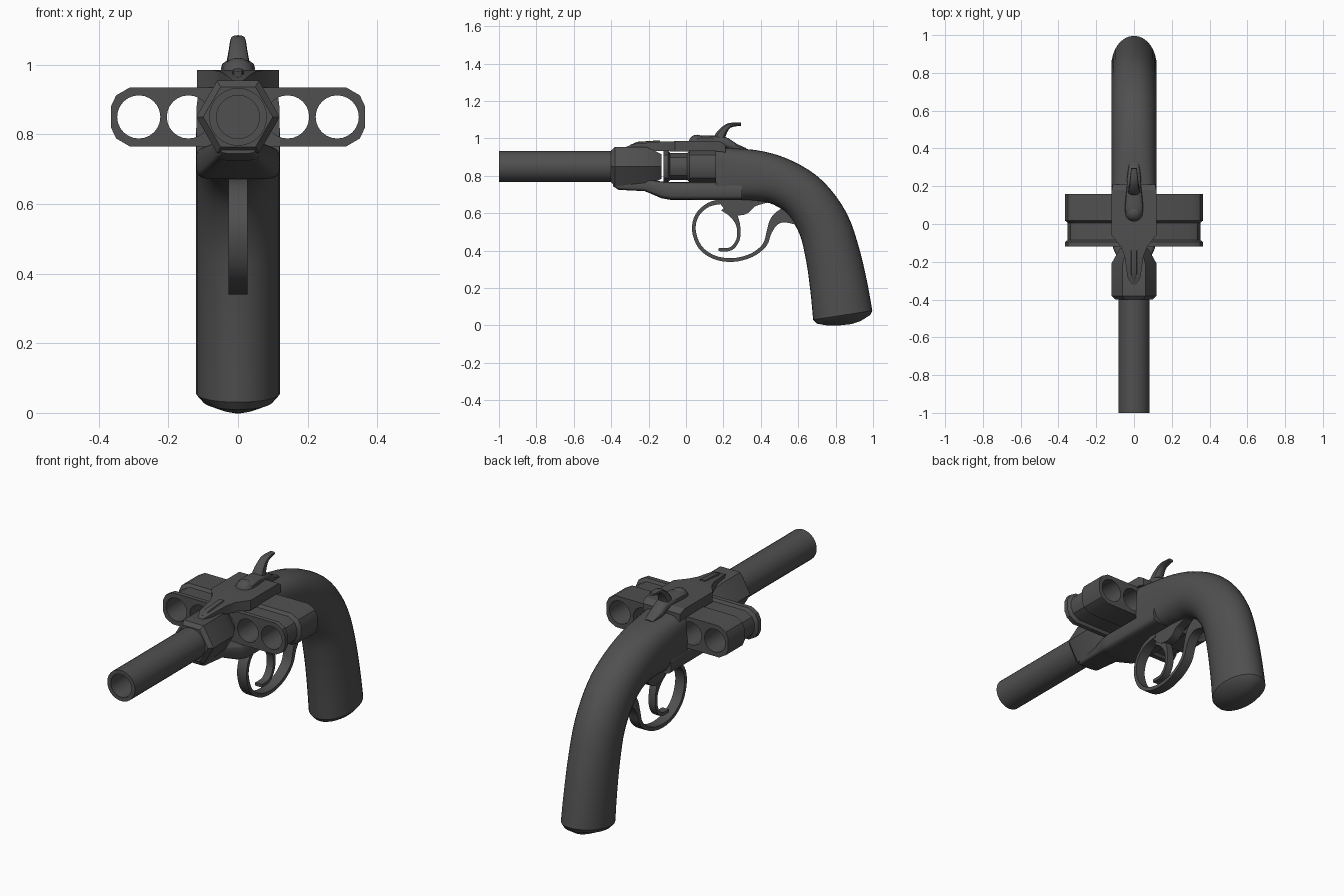
import bpy, bmesh, math
from mathutils import Vector

cube = bpy.data.objects.get("Cube")
if cube:
    bpy.data.objects.remove(cube, do_unlink=True)

steel = bpy.data.materials.new("dark_grey")
steel.use_nodes = True
GREY = (0.08, 0.08, 0.08, 1)
steel.diffuse_color = GREY
steel.node_tree.nodes["Principled BSDF"].inputs["Base Color"].default_value = GREY


def loft(name, rings):
    """Skin a list of equal-length point rings and cap both ends."""
    bm = bmesh.new()
    loops = [[bm.verts.new(p) for p in ring] for ring in rings]
    n = len(loops[0])
    for a, b in zip(loops, loops[1:]):
        for i in range(n):
            j = (i + 1) % n
            bm.faces.new((a[i], a[j], b[j], b[i]))
    bm.faces.new(loops[0])
    bm.faces.new(loops[-1])
    bmesh.ops.recalc_face_normals(bm, faces=bm.faces)
    mesh = bpy.data.meshes.new(name)
    bm.to_mesh(mesh)
    bm.free()
    mesh.materials.append(steel)
    ob = bpy.data.objects.new(name, mesh)
    bpy.context.collection.objects.link(ob)
    return ob


def smooth(path, steps=4):
    """Catmull-Rom interpolation of tuples of any length."""
    out = []
    for i in range(len(path) - 1):
        p = [path[max(i - 1, 0)], path[i], path[i + 1], path[min(i + 2, len(path) - 1)]]
        for s in range(steps):
            t = s / steps
            out.append(tuple(b + t * (c - a + t * (2*a - 5*b + 4*c - d + t * (3*b - a - 3*c + d))) / 2
                             for a, b, c, d in zip(*p)))
    return out + [path[-1]]


def section(sides, power):
    if sides == 4:
        return [(1, 1), (-1, 1), (-1, -1), (1, -1)]
    pts = []
    for i in range(sides):
        a = math.tau * i / sides
        pts.append([math.copysign(abs(v) ** (2 / power), v) for v in (math.cos(a), math.sin(a))])
    return pts


def sweep(name, path, sides=4, power=2, straight=False):
    """Path entries: y, z, half thickness, half width, optional roundness power."""
    rings = []
    for i, p in enumerate(path):
        a, b = path[max(i - 1, 0)], path[min(i + 1, len(path) - 1)]
        n = Vector((a[1] - b[1], b[0] - a[0])).normalized()
        if straight:
            n = Vector((0, 1))
        rings.append([(p[3] * u, p[0] + n.x * p[2] * v, p[1] + n.y * p[2] * v)
                      for u, v in section(sides, p[4] if len(p) > 4 else power)])
    return loft(name, rings)


AXIS = 0.85


def turned(name, stations, sides):
    return sweep(name, [(y, AXIS, r, r) for y, r in stations], sides, straight=True)


# Barrel with open bore, and hexagonal socket
turned("barrel", [(-0.3, 0.083), (-1, 0.083), (-1, 0.062), (-0.41, 0.062)], 28)
turned("barrel_socket", [(-0.4, 0.1), (-0.38, 0.12), (-0.21, 0.12), (-0.13, 0.075)], 6)

# Sliding chamber block: stepped outline, bored through five times
corner = [(0.365, 0.03), (0.35, 0.062), (0.31, 0.085)]
outline = corner + [(-x, z) for x, z in reversed(corner)]
outline += [(-x, -z) for x, z in outline]
steps = [(-0.12, 0), (-0.095, 0), (-0.085, 0.014), (0.005, 0.014), (0.018, 0), (0.16, 0)]
block = loft("chamber_block", [[(x - math.copysign(d, x), y, AXIS + z - math.copysign(d, z))
                                for x, z in outline] for y, d in steps])
for k in range(-2, 3):
    cutter = turned("bore_cutter", [(-0.3, 0.062), (0.3, 0.062)], 24)
    cutter.location.x = k * 0.1425
    cutter.hide_render = True
    bpy.context.view_layer.objects.active = block
    mod = block.modifiers.new("bore", "BOOLEAN")
    mod.operation = "DIFFERENCE"
    mod.object = cutter
    bpy.ops.object.modifier_apply(modifier=mod.name)
    bpy.data.objects.remove(cutter, do_unlink=True)

# Frame below and strap above the block
sweep("lower_frame", [(-0.39, 0.765, 0.02, 0.05), (-0.36, 0.755, 0.03, 0.06),
                      (-0.22, 0.75, 0.032, 0.07), (-0.13, 0.725, 0.045, 0.11),
                      (-0.08, 0.719, 0.048, 0.12), (0.3, 0.718, 0.048, 0.12)],
      24, 5, True)
sweep("top_strap", [(-0.32, 0.945, 0.01, 0.015), (-0.28, 0.953, 0.018, 0.035),
                    (-0.17, 0.957, 0.023, 0.05), (-0.12, 0.958, 0.026, 0.07),
                    (-0.06, 0.958, 0.027, 0.118), (0.18, 0.958, 0.027, 0.118),
                    (0.21, 0.945, 0.02, 0.112)], straight=True)
sweep("sight_rib", [(-0.3, 0.955, 0.01, 0.008), (-0.26, 0.972, 0.01, 0.016),
                    (-0.14, 0.98, 0.01, 0.016)], 8, 3, True)

# Curved grip with domed butt
grip = smooth([(0.16, 0.812, 0.14, 0.12, 4.5), (0.24, 0.81, 0.139, 0.12, 3.5),
               (0.39, 0.799, 0.134, 0.12, 2.6), (0.52, 0.762, 0.127, 0.12, 2.2),
               (0.64, 0.68, 0.13, 0.12, 2.1), (0.735, 0.54, 0.138, 0.12, 2),
               (0.785, 0.375, 0.146, 0.12, 2), (0.818, 0.2, 0.154, 0.12, 2),
               (0.838, 0.055, 0.16, 0.12, 2)])
grip += [(0.842, 0.033, 0.145, 0.1, 2), (0.845, 0.012, 0.09, 0.05, 2), (0.846, 0.003, 0.04, 0.02, 2)]
sweep("grip", grip, 32)

# Trigger guard, rear lug, trigger
sweep("trigger_guard", smooth([(0.2, 0.665, 0.014, 0.028), (0.12, 0.645, 0.011, 0.028),
                               (0.06, 0.59, 0.01, 0.028), (0.042, 0.51, 0.01, 0.028),
                               (0.075, 0.42, 0.01, 0.028), (0.15, 0.365, 0.01, 0.028),
                               (0.25, 0.35, 0.01, 0.028), (0.35, 0.375, 0.01, 0.028),
                               (0.42, 0.43, 0.011, 0.028), (0.445, 0.5, 0.014, 0.028),
                               (0.475, 0.56, 0.026, 0.028), (0.53, 0.59, 0.04, 0.028),
                               (0.62, 0.59, 0.06, 0.028)]))
sweep("trigger_lug", smooth([(0.17, 0.68, 0.01, 0.025), (0.24, 0.65, 0.045, 0.025),
                             (0.3, 0.64, 0.05, 0.025), (0.36, 0.665, 0.03, 0.025),
                             (0.45, 0.675, 0.015, 0.025)]))
sweep("trigger", smooth([(0.22, 0.64, 0.04, 0.02), (0.255, 0.59, 0.02, 0.02),
                         (0.28, 0.53, 0.01, 0.02), (0.278, 0.46, 0.009, 0.02),
                         (0.24, 0.41, 0.009, 0.02), (0.175, 0.405, 0.008, 0.02)]))

# Hammer: nose, curved spur and round striker cap
sweep("hammer_nose", smooth([(0.03, 0.98, 0.012, 0.03), (0.07, 0.988, 0.025, 0.048),
                             (0.13, 0.99, 0.025, 0.045), (0.2, 0.98, 0.03, 0.038),
                             (0.26, 0.955, 0.02, 0.035), (0.32, 0.938, 0.01, 0.025)]), 16, 2.5)
sweep("hammer_spur", smooth([(0.185, 0.95, 0.05, 0.038), (0.18, 1.0, 0.032, 0.034),
                             (0.2, 1.04, 0.022, 0.027), (0.235, 1.07, 0.013, 0.022),
                             (0.295, 1.076, 0.008, 0.015)]), 12, 2.5)
bpy.ops.mesh.primitive_uv_sphere_add(segments=20, ring_count=10, radius=0.048, location=(0, 0.06, 0.972))
cap = bpy.context.object
cap.name = "striker_cap"
cap.data.materials.append(steel)

# Smooth shading with crisp edges
for ob in bpy.context.scene.objects:
    ob.select_set(ob.type == "MESH")
bpy.context.view_layer.objects.active = block
bpy.ops.object.shade_smooth_by_angle(angle=math.radians(32))
